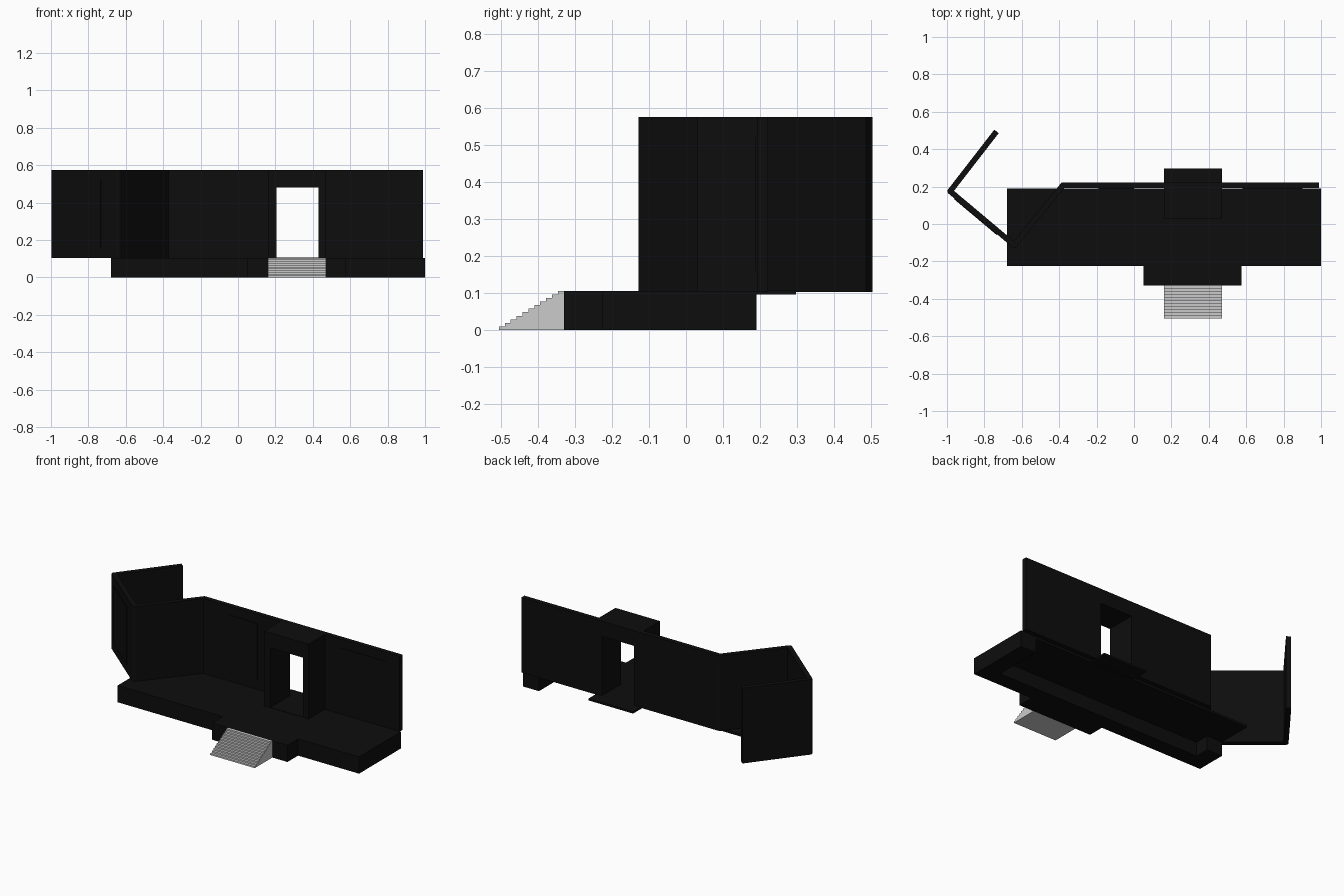
import bpy, bmesh, math
from mathutils import Vector

if "Cube" in bpy.data.objects:
    bpy.data.objects.remove(bpy.data.objects["Cube"])

black = bpy.data.materials.new("matte_black")
black.diffuse_color = (0.004, 0.004, 0.004, 1)
black.use_nodes = True
black.node_tree.nodes["Principled BSDF"].inputs["Base Color"].default_value = black.diffuse_color


def extrude(name, pts, to_a, to_b, mat=black):
    """Closed prism between two mappings of a 2D profile."""
    bm = bmesh.new()
    a = [bm.verts.new(to_a(p)) for p in pts]
    b = [bm.verts.new(to_b(p)) for p in pts]
    n = len(pts)
    bm.faces.new(a)
    bm.faces.new(b[::-1])
    for i in range(n):
        bm.faces.new((a[i], b[i], b[(i + 1) % n], a[(i + 1) % n]))
    bmesh.ops.recalc_face_normals(bm, faces=bm.faces)
    me = bpy.data.meshes.new(name)
    bm.to_mesh(me)
    bm.free()
    ob = bpy.data.objects.new(name, me)
    bpy.context.collection.objects.link(ob)
    if mat:
        me.materials.append(mat)
    return ob


def plan(name, pts, z0, z1):
    return extrude(name, pts, lambda p: (p[0], p[1], z0), lambda p: (p[0], p[1], z1))


def box(name, x0, x1, y0, y1, z0, z1):
    return plan(name, [(x0, y0), (x1, y0), (x1, y1), (x0, y1)], z0, z1)


def offset_side(path, r):
    """Offset a polyline to its left by r, rounding outer corners."""
    out = []
    for i, p in enumerate(path):
        d0 = (p - path[i - 1]).normalized() if i else None
        d1 = (path[i + 1] - p).normalized() if i < len(path) - 1 else None
        d0, d1 = d0 or d1, d1 or d0
        n0, n1 = Vector((-d0.y, d0.x)), Vector((-d1.y, d1.x))
        turn = d0.x * d1.y - d0.y * d1.x
        if abs(turn) < 1e-5:
            out.append(p + n0 * r)
        elif turn < 0:  # outer corner: arc
            a0 = math.atan2(n0.y, n0.x)
            sweep = -n0.angle(n1)
            for k in range(6):
                a = a0 + sweep * k / 5
                out.append(p + Vector((math.cos(a), math.sin(a))) * r)
        else:  # inner corner: mitre
            m = (n0 + n1).normalized()
            out.append(p + m * (r / m.dot(n0)))
    return out


Z, TOP, T = 0.103, 0.575, 0.015

# Stage deck, open underneath, carried by side and front plinths
box("stage_deck", -0.68, 1.0, -0.225, 0.19, 0.09, 0.105)
box("front_plinth", -0.57, 0.89, -0.225, -0.125, 0, 0.09)
box("right_plinth", 0.89, 1.0, -0.225, 0.19, 0, 0.09)
box("left_plinth", -0.68, -0.57, -0.225, -0.03, 0, 0.09)
box("front_landing", 0.05, 0.575, -0.33, -0.225, 0, 0.105)

# Stairs
N = 11
depth, rise = 0.175 / N, 0.105 / N
prof = [(-0.505, 0)]
for i in range(N):
    prof += [(-0.505 + i * depth, (i + 1) * rise), (-0.505 + (i + 1) * depth, (i + 1) * rise)]
prof.append((-0.33, 0))
prof = [prof[0]] + prof[1:]
extrude("stairs", prof, lambda p: (0.16, *p), lambda p: (0.47, *p), None)

# Folded backdrop wall with rounded folds, then the straight right part
path = [Vector(p) for p in [(-0.735, 0.495), (-0.983, 0.175), (-0.64, -0.113),
                            (-0.38, 0.207), (0.16, 0.207)]]
outline = offset_side(path, T) + offset_side(path[::-1], T)
plan("folded_wall", outline, Z, TOP)
box("right_wall", 0.47, 0.99, 0.192, 0.222, Z, TOP)

# Doorway portal and its threshold
door = [(0.16, 0.105), (0.205, 0.105), (0.205, 0.48), (0.43, 0.48),
        (0.43, 0.105), (0.47, 0.105), (0.47, TOP), (0.16, TOP)]
extrude("door_portal", door, lambda p: (p[0], 0.03, p[1]), lambda p: (p[0], 0.222, p[1]))
box("door_threshold", 0.16, 0.47, 0.03, 0.297, 0.095, 0.107)

# Thin display panels on the wall faces
for name, x0, x1 in (("centre_panel", -0.19, 0.0), ("right_panel", 0.58, 0.9)):
    box(name, x0, x1, 0.188, 0.2, 0.16, 0.52)
a, b = path[1], path[2]
d = (b - a).normalized()
n = Vector((d.y, -d.x))
s, e = a.lerp(b, 0.1), a.lerp(b, 0.76)
plan("left_panel", [s + n * 0.01, e + n * 0.01, e + n * 0.019, s + n * 0.019], 0.16, 0.52)
